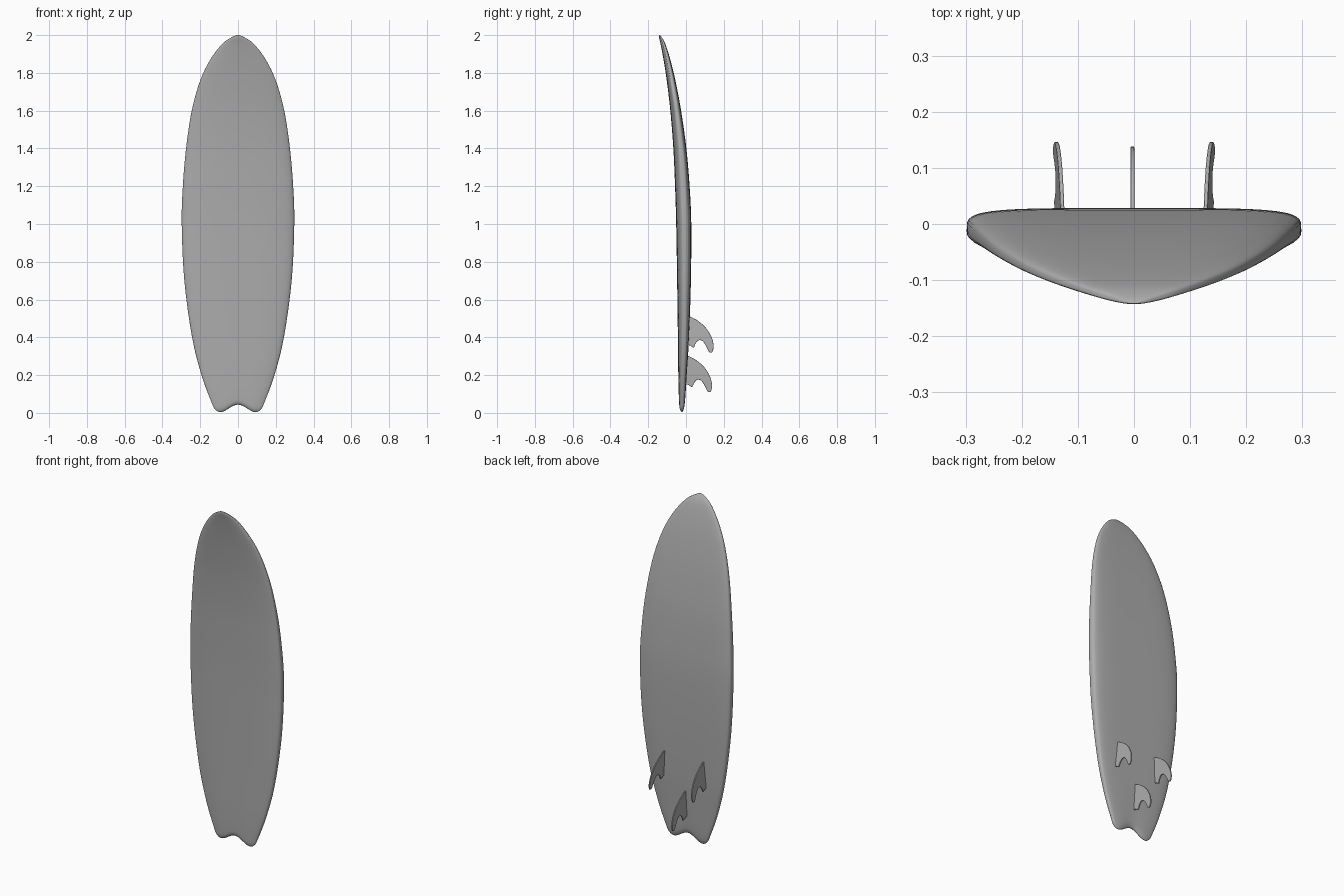
import bpy, bmesh, math
from mathutils import Vector

if "Cube" in bpy.data.objects:
    bpy.data.objects.remove(bpy.data.objects["Cube"])

# Mid grey for the whole model
grey = bpy.data.materials.new("mid_grey")
grey.diffuse_color = (0.42, 0.42, 0.42, 1)
grey.use_nodes = True
grey.node_tree.nodes["Principled BSDF"].inputs["Base Color"].default_value = grey.diffuse_color


def spline(points, steps, first, last):
    """Catmull-Rom through points, with phantom end points first and last."""
    p = [Vector(q) for q in [first] + points + [last]]
    out = []
    for i in range(1, len(p) - 2):
        a, b, c, d = p[i - 1:i + 3]
        for k in range(steps):
            t = k / steps
            out.append(0.5 * (2 * b + (c - a) * t + (2 * a - 5 * b + 4 * c - d) * t * t
                              + (3 * b - a - 3 * c + d) * t ** 3))
    return out + [p[-2]]


def finish(name, bm):
    bmesh.ops.recalc_face_normals(bm, faces=bm.faces[:])
    mesh = bpy.data.meshes.new(name)
    bm.to_mesh(mesh)
    bm.free()
    mesh.materials.append(grey)
    obj = bpy.data.objects.new(name, mesh)
    bpy.context.collection.objects.link(obj)
    bpy.ops.object.select_all(action='DESELECT')
    obj.select_set(True)
    bpy.context.view_layer.objects.active = obj
    bpy.ops.object.shade_smooth_by_angle(angle=math.radians(40))
    return obj


# Board stations: height, half width, deck y, bottom y
stations = [
    (0.004, 0.094, -0.022, -0.022), (0.018, 0.121, -0.034, -0.012),
    (0.06, 0.142, -0.038, -0.005), (0.2, 0.193, -0.041, 0.004),
    (0.4, 0.243, -0.043, 0.016), (0.7, 0.284, -0.047, 0.026),
    (1.0, 0.298, -0.052, 0.028), (1.2, 0.292, -0.058, 0.019),
    (1.4, 0.275, -0.067, 0.002), (1.6, 0.245, -0.083, -0.026),
    (1.76, 0.200, -0.102, -0.056), (1.87, 0.147, -0.119, -0.083),
    (1.95, 0.087, -0.134, -0.108), (1.985, 0.040, -0.142, -0.126),
    (2.0, 0.0, -0.141, -0.141)]
tail = (0.018, 0.070, -0.012, -0.034)
nose = (1.985, -0.040, -0.126, -0.142)
HALF = 40

# Board: lofted rounded sections, with the swallow tail notch pushed up
bm = bmesh.new()
rings = []
for z, w, deck, bottom in spline(stations, 6, tail, nose):
    mid, h = (deck + bottom) / 2, (bottom - deck) / 2
    deck_power = 2.6 - 0.6 * min(1, max(0, (z - 1.2) / 0.4))
    ring = []
    for i in range(2 * HALF):
        phi = math.pi * i / HALF - math.pi / 2
        s = math.sin(phi)
        side = 1 if i <= HALF else -1
        n = 4.5 if side > 0 else deck_power
        x = w * s
        y = mid + side * h * max(0, 1 - abs(s) ** n) ** (1 / n)
        notch = 0.02 * (1 + math.cos(math.pi * min(abs(x) / 0.097, 1)))
        ring.append(bm.verts.new((x, y, z + notch * max(0, 1 - z / 0.3))))
    rings.append(ring)
for a, b in zip(rings, rings[1:]):
    for i in range(2 * HALF):
        j = (i + 1) % (2 * HALF)
        bm.faces.new((a[i], a[j], b[j], b[i]))
bmesh.ops.remove_doubles(bm, verts=bm.verts[:], dist=0.00005)
finish("board", bm)

# Fin outline (y, z) from the leading root round the tip to the rear root
fin_points = [(0.018, 0.512), (0.065, 0.486), (0.108, 0.447), (0.136, 0.399),
              (0.146, 0.355), (0.139, 0.323), (0.122, 0.323), (0.107, 0.353),
              (0.088, 0.380), (0.066, 0.384), (0.050, 0.366), (0.040, 0.346),
              (0.018, 0.358)]
fin_outline = spline(fin_points, 4, (-0.03, 0.53), (-0.01, 0.36))


def fin(name, x, toe, dy, dz, thick=0.007):
    bm = bmesh.new()
    pts = [(-0.006, 0.514)] + [tuple(p) for p in fin_outline] + [(-0.006, 0.36)]
    sides = [[bm.verts.new((x - toe * (z - 0.33) + e, y + dy, z + dz)) for y, z in pts]
             for e in (-thick / 2, thick / 2)]
    bm.faces.new(sides[0])
    bm.faces.new(sides[1])
    for i in range(len(pts)):
        j = (i + 1) % len(pts)
        bm.faces.new((sides[0][i], sides[0][j], sides[1][j], sides[1][i]))
    obj = finish(name, bm)
    bevel = obj.modifiers.new("soft_edge", 'BEVEL')
    bevel.width = 0.0015
    bevel.segments = 2
    return obj


# Two toed-in side fins and one centre fin
for sign, label in ((-1, "left"), (1, "right")):
    fin(label + "_fin", sign * 0.140, sign * 0.07, 0, 0)
fin("centre_fin", -0.003, 0, -0.008, -0.209)
